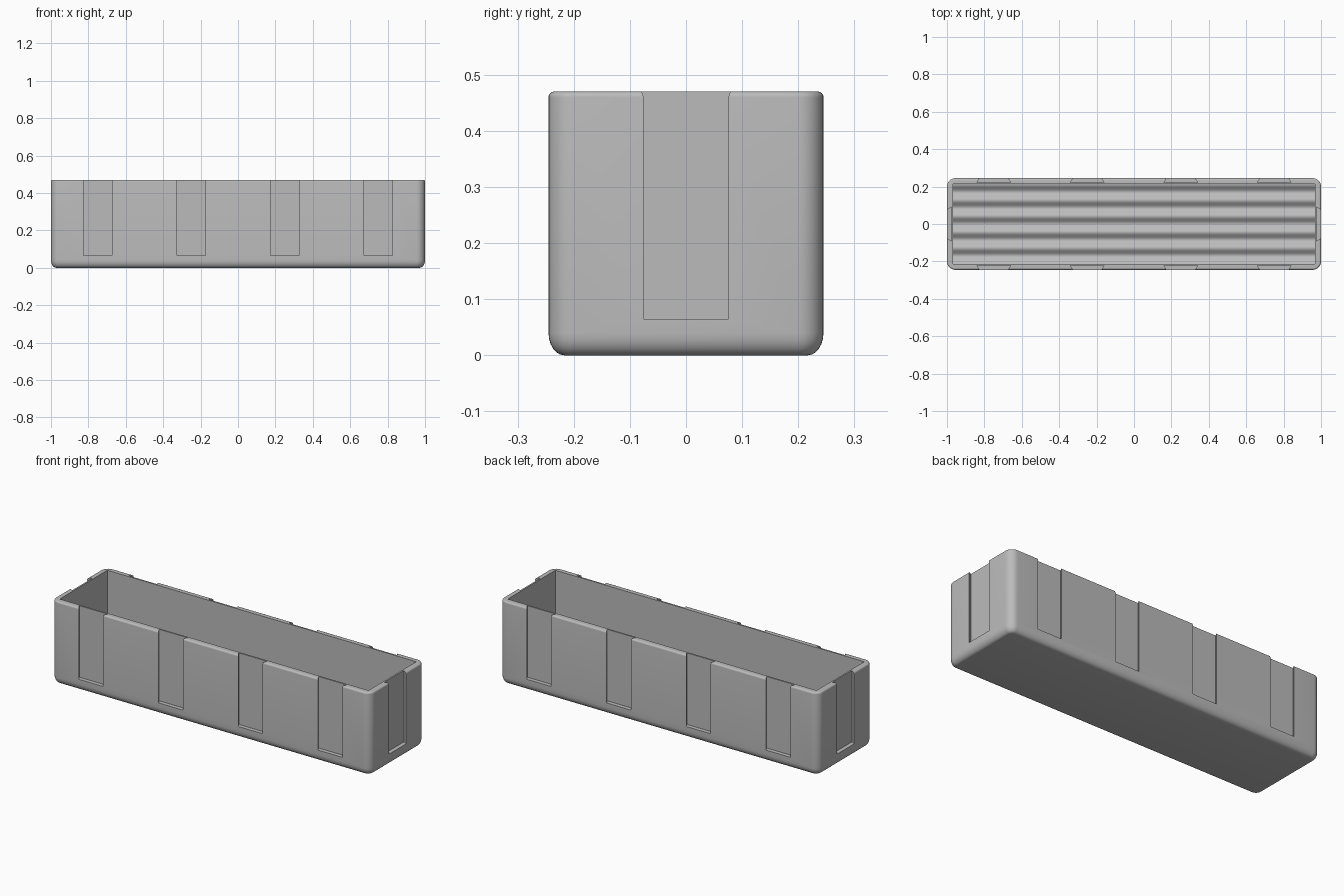
import bpy, bmesh, math

if "Cube" in bpy.data.objects:
    bpy.data.objects.remove(bpy.data.objects["Cube"], do_unlink=True)

HALF_X, HALF_Y, HEIGHT = 1.0, 0.245, 0.47
WALL, CORNER = 0.032, 0.045

grey = bpy.data.materials.new("Grey plastic")
grey.use_nodes = True
grey.diffuse_color = (0.5, 0.5, 0.5, 1)
grey.node_tree.nodes["Principled BSDF"].inputs["Base Color"].default_value = (0.5, 0.5, 0.5, 1)


def make_object(name, bm):
    bmesh.ops.recalc_face_normals(bm, faces=bm.faces)
    mesh = bpy.data.meshes.new(name)
    bm.to_mesh(mesh)
    bm.free()
    mesh.materials.append(grey)
    obj = bpy.data.objects.new(name, mesh)
    bpy.context.collection.objects.link(obj)
    return obj


def loft(name, rings):
    """Closed solid through a list of rings with equal point counts."""
    bm = bmesh.new()
    loops = [[bm.verts.new(p) for p in ring] for ring in rings]
    count = len(loops[0])
    for low, high in zip(loops, loops[1:]):
        for i in range(count):
            j = (i + 1) % count
            bm.faces.new((low[i], low[j], high[j], high[i]))
    bm.faces.new(loops[0][::-1])
    bm.faces.new(loops[-1])
    return make_object(name, bm)


def rounded_ring(inset, z, steps=8):
    r = CORNER - inset
    points = []
    for quarter, (sx, sy) in enumerate([(1, 1), (-1, 1), (-1, -1), (1, -1)]):
        for i in range(steps + 1):
            a = (quarter + i / steps) * math.pi / 2
            points.append((sx * (HALF_X - CORNER) + r * math.cos(a),
                           sy * (HALF_Y - CORNER) + r * math.sin(a), z))
    return points


def cut(target, cutter):
    mod = target.modifiers.new("cut", "BOOLEAN")
    mod.operation, mod.solver, mod.object = "DIFFERENCE", "EXACT", cutter
    bpy.context.view_layer.objects.active = target
    bpy.ops.object.modifier_apply(modifier=mod.name)
    bpy.data.objects.remove(cutter, do_unlink=True)


# Outer body: soft bottom edge and slightly rounded rim
angles = [i / 6 * math.pi / 2 for i in range(7)]
profile = [(0.028 * (1 - math.sin(a)), 0.04 * (1 - math.cos(a))) for a in angles]
profile += [(0.01 * (1 - math.cos(a)), HEIGHT - 0.01 + 0.01 * math.sin(a)) for a in angles]
bin_body = loft("bin_body", [rounded_ring(inset, z) for inset, z in profile])

# Hollow with five shallow troughs running along the floor
in_x, in_y = HALF_X - WALL, HALF_Y - WALL
waves, samples = 5, 60
section = [(-in_y + 2 * in_y * i / samples,
            0.05 + 0.011 * math.cos(2 * math.pi * waves * i / samples))
           for i in range(samples + 1)]
section += [(in_y, HEIGHT + 0.1), (-in_y, HEIGHT + 0.1)]
cut(bin_body, loft("hollow_cutter", [[(x, y, z) for y, z in section] for x in (-in_x, in_x)]))


# Dovetail slots, wider inside the wall, open at the top
def slot(center, normal):
    nx, ny = normal
    depth, slope = 0.023, 0.6
    corners = []
    for side, d in ((-1, 0.02), (1, 0.02), (1, -depth), (-1, -depth)):
        w = side * (0.076 - d * slope)
        corners.append((center[0] + nx * d - ny * w, center[1] + ny * d + nx * w))
    cut(bin_body, loft("slot_cutter", [[(x, y, z) for x, y in corners]
                                       for z in (0.065, HEIGHT + 0.1)]))


for s in (-1, 1):
    slot((s * HALF_X, 0), (s, 0))
    for x in (-0.75, -0.25, 0.25, 0.75):
        slot((x, s * HALF_Y), (0, s))

bpy.ops.object.select_all(action="DESELECT")
bin_body.select_set(True)
bpy.context.view_layer.objects.active = bin_body
bpy.ops.object.shade_smooth_by_angle(angle=math.radians(35))
